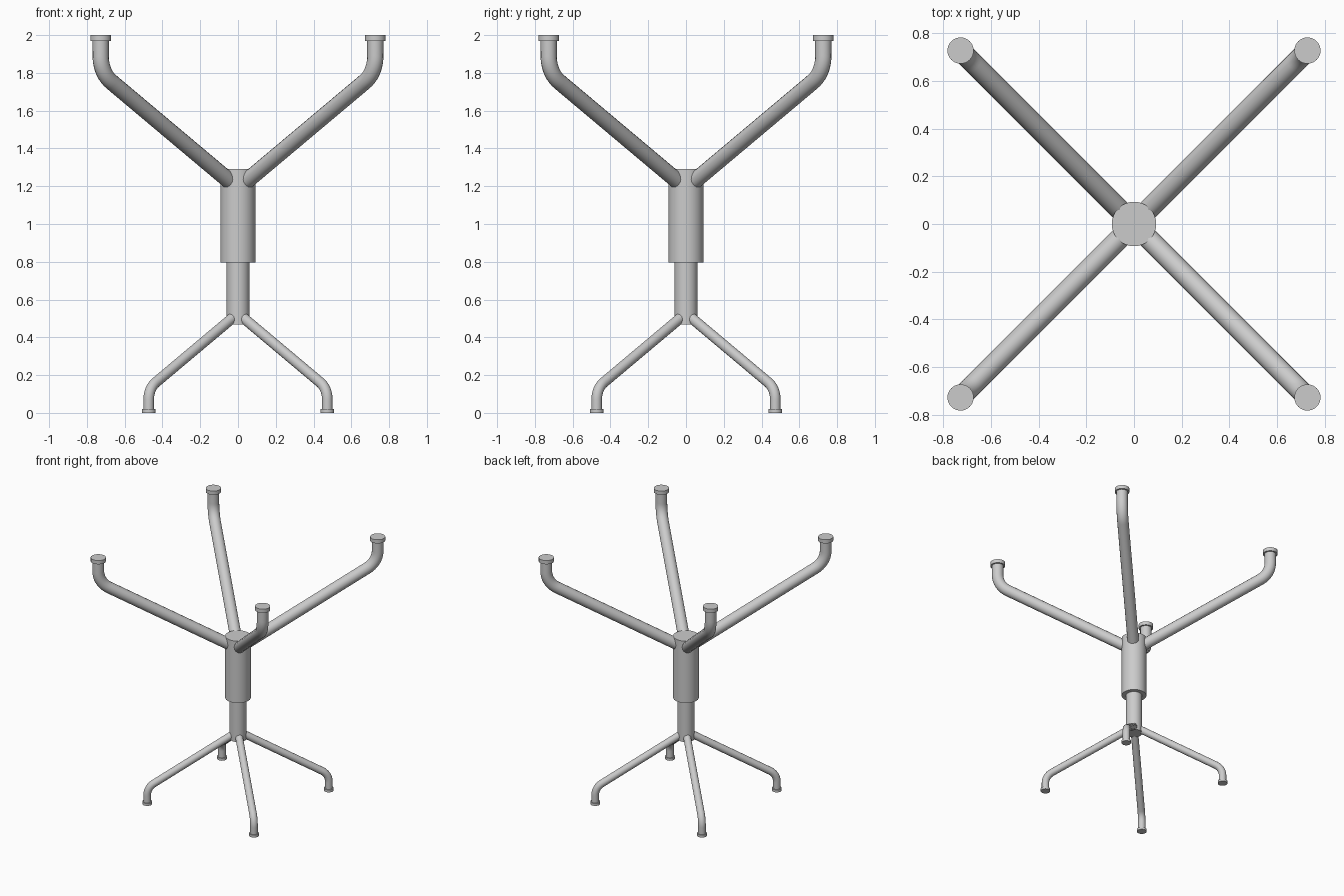
import bpy
from math import pi, sin, cos, tan, atan2, radians
from mathutils import Vector

if "Cube" in bpy.data.objects:
    bpy.data.objects.remove(bpy.data.objects["Cube"])


def smooth(ob):
    bpy.ops.object.select_all(action='DESELECT')
    ob.select_set(True)
    bpy.context.view_layer.objects.active = ob
    bpy.ops.object.shade_smooth_by_angle(angle=radians(35))


def cylinder(name, radius, z0, z1, x=0, y=0):
    bpy.ops.mesh.primitive_cylinder_add(vertices=32, radius=radius, depth=abs(z1 - z0),
                                        location=(x, y, (z0 + z1) / 2))
    ob = bpy.context.object
    ob.name = name
    smooth(ob)


def tube(name, points, radius):
    cu = bpy.data.curves.new(name, 'CURVE')
    cu.dimensions = '3D'
    cu.bevel_depth = radius
    cu.bevel_resolution = 6
    cu.use_fill_caps = True
    sp = cu.splines.new('POLY')
    sp.points.add(len(points) - 1)
    for p, co in zip(sp.points, points):
        p.co = (*co, 1)
    ob = bpy.data.objects.new(name, cu)
    bpy.context.collection.objects.link(ob)
    bpy.ops.object.select_all(action='DESELECT')
    ob.select_set(True)
    bpy.context.view_layer.objects.active = ob
    bpy.ops.object.convert(target='MESH')
    smooth(bpy.context.object)


def arm_profile():
    # (distance from axis, depth below the tip): sloped run, rounded elbow, upright
    reach, corner = 0.727 * 2 ** 0.5, 0.2
    slope = atan2(0.84, 2 ** 0.5)
    turn = pi / 2 - slope
    t = 0.09
    bend = t / tan(turn / 2)
    start = 0.05
    pts = [(start, corner + (reach - start) * tan(slope))]
    for i in range(11):
        a = turn * (1 - i / 10)
        pts.append((reach - bend * (1 - cos(a)), corner - t + bend * sin(a)))
    pts.append((reach, 0.015))
    return pts


def spider(part, pad, s, tip, down):
    # four tubes on the diagonals, each ending in a round pad
    for k in range(4):
        a = pi / 4 + k * pi / 2
        c, n = cos(a), sin(a)
        tube(f"{part}_{k + 1}", [Vector((r * c * s, r * n * s, tip + down * d * s))
                                 for r, d in arm_profile()], 0.043 * s)
        r = 0.727 * 2 ** 0.5 * s
        cylinder(f"{pad}_{k + 1}", 0.055 * s, tip, tip + down * 0.03 * s, r * c, r * n)


# Central column
cylinder("upper_column", 0.093, 0.795, 1.29)
cylinder("lower_column", 0.061, 0.468, 0.85)

# Upper arms and smaller mirrored legs
spider("upper_arm", "support_pad", 1.0, 2.0, -1)
spider("lower_leg", "foot_pad", 0.65, 0.0, 1)
